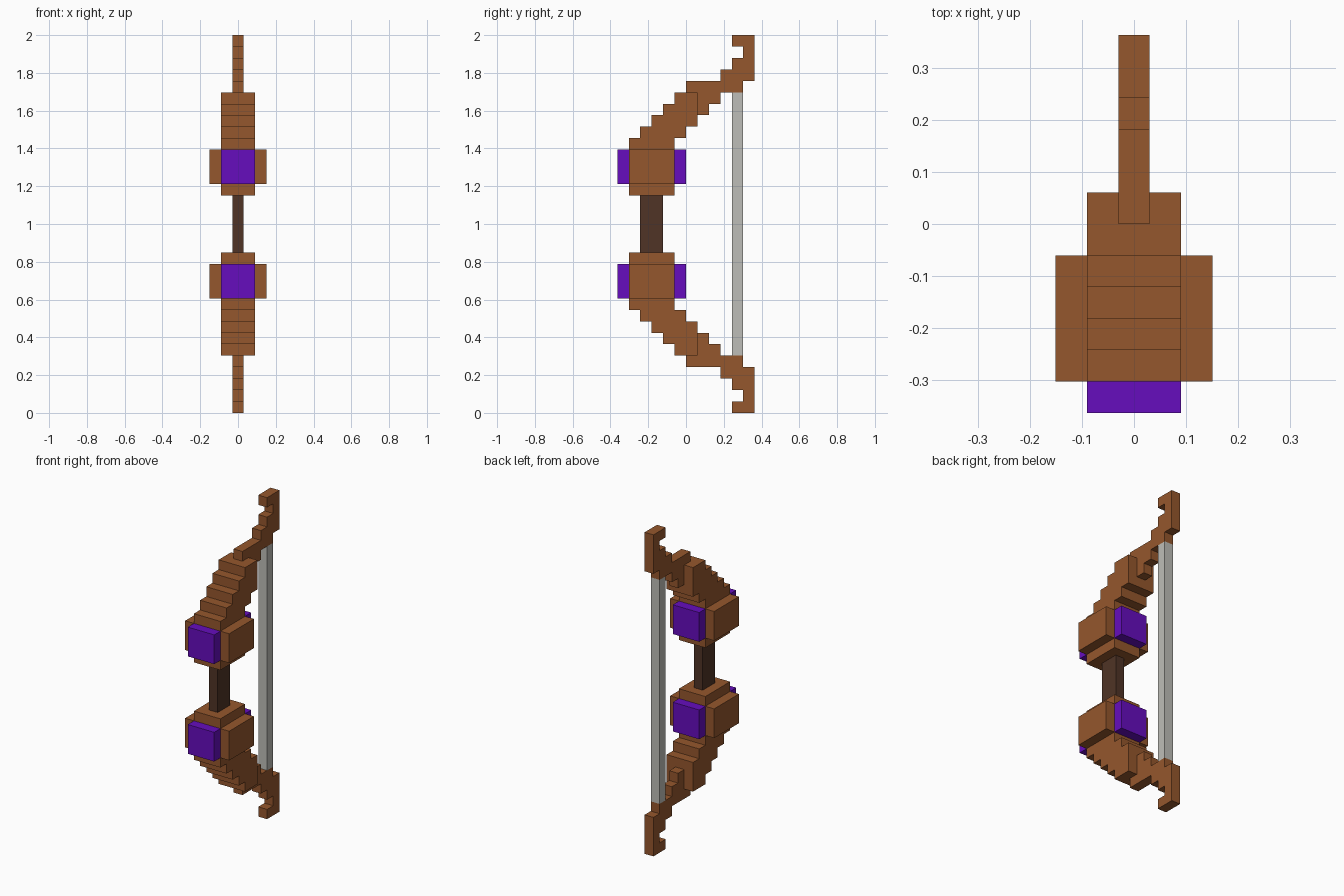
import bpy
import bmesh

U = 2 / 33  # one building unit

if "Cube" in bpy.data.objects:
    bpy.data.objects.remove(bpy.data.objects["Cube"])


def material(name, color):
    mat = bpy.data.materials.new(name)
    mat.use_nodes = True
    mat.diffuse_color = (*color, 1)
    mat.node_tree.nodes["Principled BSDF"].inputs["Base Color"].default_value = (*color, 1)
    return mat


brown = material("brown wood", (0.30, 0.095, 0.026))
dark = material("dark grip wood", (0.08, 0.034, 0.019))
purple = material("purple gem", (0.133, 0.004, 0.515))
grey = material("grey string", (0.515, 0.515, 0.48))


def stepped(name, mat, half_width, bottom, rows, height=1, mirror=True):
    """Stack rows of (back, front) y ranges into one profile and extrude it along x.
    Heights are measured from the middle of the bow, where the mirror plane lies."""
    right, left = [], []
    for i, (y0, y1) in enumerate(rows):
        z = bottom + i * height
        right += [(y1, z), (y1, z + height)]
        left += [(y0, z), (y0, z + height)]
    outline = []
    for point in right + left[::-1]:
        if not outline or point != outline[-1]:
            outline.append(point)

    bm = bmesh.new()
    verts = [bm.verts.new((-half_width * U, y * U, z * U)) for y, z in outline]
    face = bm.faces.new(verts)
    new = bmesh.ops.extrude_face_region(bm, geom=[face])["geom"]
    moved = [v for v in new if isinstance(v, bmesh.types.BMVert)]
    bmesh.ops.translate(bm, verts=moved, vec=(2 * half_width * U, 0, 0))
    bmesh.ops.recalc_face_normals(bm, faces=bm.faces)
    mesh = bpy.data.meshes.new(name)
    bm.to_mesh(mesh)
    bm.free()
    mesh.materials.append(mat)

    obj = bpy.data.objects.new(name, mesh)
    obj.location.z = 1
    bpy.context.collection.objects.link(obj)
    if mirror:
        mod = obj.modifiers.new("Mirror", 'MIRROR')
        mod.use_axis = (False, False, True)
        mod.use_mirror_merge = False
    return obj


# Middle grip and bow string
stepped("grip", dark, 0.5, -2.5, [(-4, -2)], 5, mirror=False)
stepped("string", grey, 0.5, -11.5, [(4, 5)], 23, mirror=False)

# Collars and blocks above and below the grip
stepped("collars", brown, 1.5, 2.5, [(-5, -1)])
stepped("blocks", brown, 2.5, 3.5, [(-5, -1)], 3)

# Gems on the front and back of the blocks
stepped("front_gems", purple, 1.5, 3.5, [(-6, -5)], 3)
stepped("back_gems", purple, 1.5, 3.5, [(-1, 0)], 3)

# Wide stepped limbs
stepped("wide_limbs", brown, 1.5, 6.5,
        [(-5, -1), (-4, 0), (-3, 1), (-2, 1), (-1, 1)])

# Thin limbs with hooked tips
stepped("limb_tips", brown, 0.5, 9.5,
        [(1, 2), (1, 3), (0, 5), (3, 6), (4, 6), (5, 6), (4, 6)])
